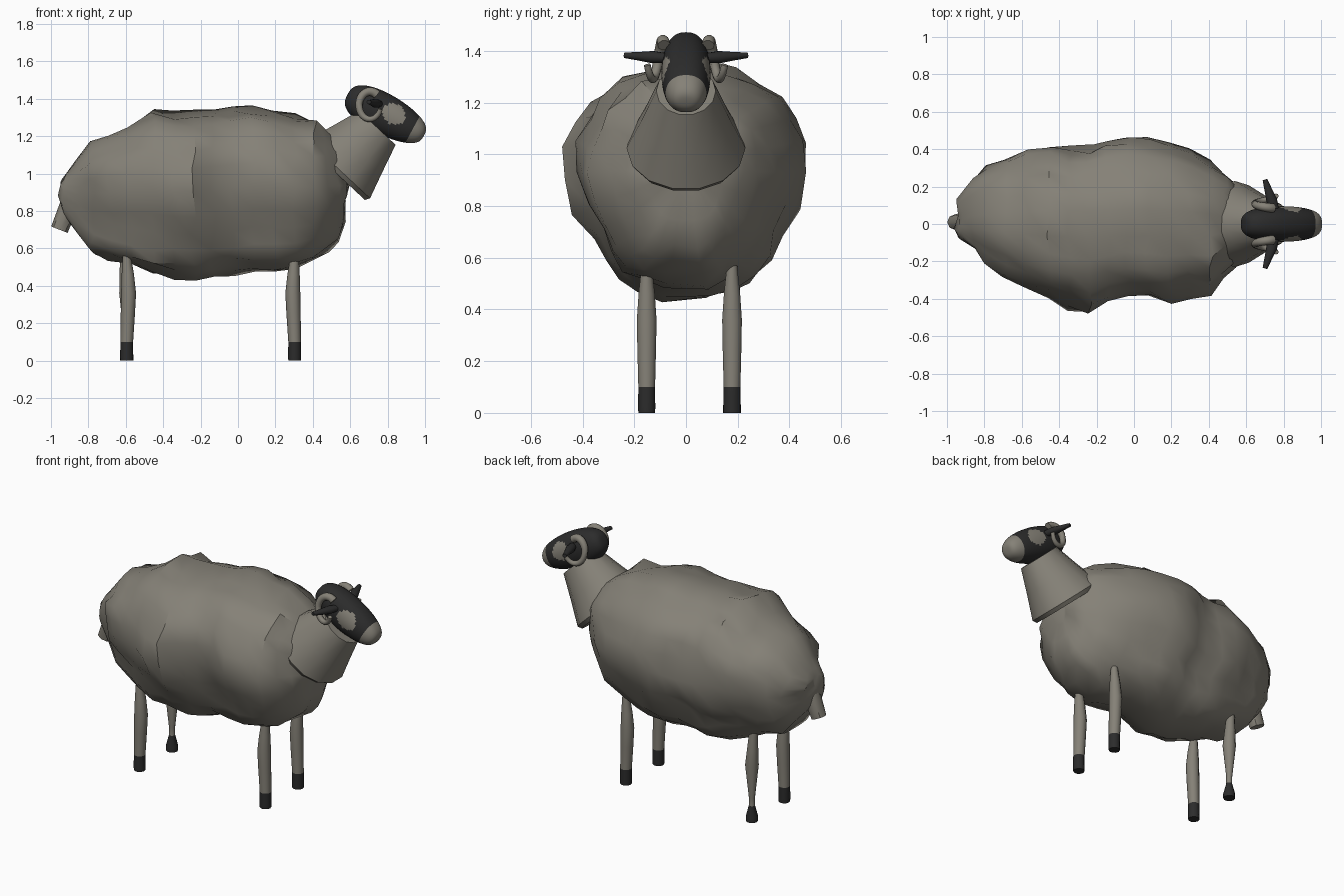
import bpy, bmesh, math
from mathutils import Vector, noise

if "Cube" in bpy.data.objects:
    bpy.data.objects.remove(bpy.data.objects["Cube"])


def material(name, rgb):
    m = bpy.data.materials.new(name)
    m.diffuse_color = (*rgb, 1)
    m.use_nodes = True
    m.node_tree.nodes["Principled BSDF"].inputs["Base Color"].default_value = m.diffuse_color
    return m


WOOL = material("wool_grey", (0.235, 0.22, 0.185))
DARK = material("dark_face", (0.025, 0.025, 0.025))


def loft(name, rings, mats=(WOOL,), rule=None, angle=45):
    """Skin a list of equal point rings, cap the ends, colour faces by rule."""
    bm = bmesh.new()
    rows = [[bm.verts.new(p) for p in r] for r in rings]
    n = len(rows[0])
    for a, b in zip(rows, rows[1:]):
        for i in range(n):
            j = (i + 1) % n
            bm.faces.new((a[i], a[j], b[j], b[i]))
    bm.faces.new(rows[0])
    bm.faces.new(rows[-1])
    bmesh.ops.recalc_face_normals(bm, faces=bm.faces)
    if rule:
        for f in bm.faces:
            f.material_index = rule(f.calc_center_median())
    me = bpy.data.meshes.new(name)
    bm.to_mesh(me)
    bm.free()
    for m in mats:
        me.materials.append(m)
    ob = bpy.data.objects.new(name, me)
    bpy.context.collection.objects.link(ob)
    bpy.ops.object.select_all(action='DESELECT')
    ob.select_set(True)
    bpy.context.view_layer.objects.active = ob
    bpy.ops.object.shade_smooth_by_angle(angle=math.radians(angle))
    return ob


def ring(c, axis, rx, ry, n):
    q = Vector(axis).to_track_quat('Z', 'Y')
    return [Vector(c) + q @ Vector((rx * math.cos(2 * math.pi * i / n),
                                    ry * math.sin(2 * math.pi * i / n), 0)) for i in range(n)]


# Woolly body: x, bottom z, top z, half width to -y, half width to +y
stations = [(-.95, .87, .96, .04, .05), (-.92, .77, 1.0, .08, .14), (-.86, .67, 1.06, .14, .25),
            (-.78, .58, 1.17, .22, .31), (-.68, .54, 1.21, .28, .35), (-.57, .51, 1.25, .34, .39),
            (-.45, .46, 1.34, .40, .43), (-.34, .445, 1.32, .44, .42), (-.24, .435, 1.33, .47, .41),
            (-.14, .45, 1.34, .42, .44), (-.03, .46, 1.345, .38, .47), (.08, .48, 1.35, .38, .46),
            (.19, .49, 1.335, .42, .43), (.30, .50, 1.31, .41, .38), (.41, .54, 1.28, .39, .33),
            (.48, .585, 1.24, .29, .27), (.535, .65, 1.18, .23, .22), (.575, .74, 1.09, .17, .16),
            (.592, .85, 1.0, .07, .07)]


def power(v, e):
    return math.copysign(abs(v) ** e, v)


body = []
N = 26
for x, zb, zt, yn, yp in stations:
    row = []
    for i in range(N):
        a = 2 * math.pi * i / N
        low = max(0, -math.sin(a))
        c, s = power(math.cos(a), .85 - .15 * low), power(math.sin(a), .88)
        w = (yp if c > 0 else yn) * (1 - .15 * min(1, low * 2))
        p = Vector((x, c * w, .02 + (zb + zt) / 2 + s * (zt - zb) / 2 - .02 * abs(s)))
        q = Vector((p.x * 4 + p.z, p.y * 7, p.z * 8 - p.x))
        k = 1 + .10 * noise.noise(q) + .05 * noise.noise(q * 2.1)
        row.append(Vector((x + .04 * noise.noise(q + Vector((9, 0, 0))), p.y * k,
                           .9 + (p.z - .9) * k)))
    body.append(row)
loft("woolly_body", body, angle=40)

# Neck: a tapered collar rising towards the head
n0, n1 = Vector((.53, 0, 1.015)), Vector((.745, 0, 1.245))
loft("neck", [ring(n0.lerp(n1, t), n1 - n0, rx, ry, 14)
              for t, rx, ry in ((-.04, .215, .22), (.04, .23, .235), (.5, .172, .187), (1, .115, .137))])

# Head: dark egg with a pale muzzle and pale side patches
hc = Vector((.79, 0, 1.313))
d = Vector((.88, 0, -.475)).normalized()
up = Vector((-d.z, 0, d.x))


def head_colour(p):
    t, s = (p - hc).dot(d), (p - hc).dot(up)
    if t > .165:
        return 0
    patch = ((t - .035) / .065) ** 2 + ((s - .025) / .055) ** 2 < 1
    return 0 if patch and abs(p.y) > .045 else 1


head = []
for k in range(49):
    a = math.pi * (k + .3) / 48.6
    t = -.232 * math.cos(a)
    h, w = (.108 - .04 * t) * math.sin(a) ** .7, .095 * math.sin(a) ** .55
    head.append([hc + d * t + up * h * math.sin(2 * math.pi * i / 56)
                 + Vector((0, w * power(math.cos(2 * math.pi * i / 56), .85), 0)) for i in range(56)])
loft("head", head, (WOOL, DARK), head_colour)

for side, label in ((-1, "right"), (1, "left")):
    # Curled horn sweeping back, down and outward
    path = []
    for k in range(25):
        f = k / 24
        a = math.radians(50 + 295 * f)
        path.append(Vector((.705 + .058 * math.cos(a), side * (.085 + .065 * f ** 1.3),
                            1.365 + .074 * math.sin(a))))
    horn = []
    for k, p in enumerate(path):
        r = .025 - .012 * k / 24
        horn.append(ring(p, path[min(k + 1, 24)] - path[max(k - 1, 0)], r, r, 10))
    loft(label + "_horn", horn)

    # Pointed ear
    e0, e1 = Vector((.755, side * .07, 1.372)), Vector((.70, side * .237, 1.383))
    loft(label + "_ear", [ring(e0.lerp(e1, t), e1 - e0, r, r * .85, 10)
                          for t, r in ((0, .022), (.35, .029), (.65, .021), (1, .013))], (DARK,))

# Legs with dark hooves: height, radius, lean in x
straight = ((0, .034, 0), (.02, .035, 0), (.1, .034, 0), (.25, .038, -.006), (.36, .040, -.01),
            (.46, .033, -.006), (.56, .022, 0), (.66, .014, .005))
pinched = ((0, .036, 0), (.03, .036, 0), (.1, .018, 0), (.15, .018, 0), (.36, .040, 0),
           (.46, .033, .005), (.56, .026, .01), (.66, .014, .015))
for name, x, y, prof in (("front_right", .303, -.152, straight), ("front_left", .303, .178, straight),
                         ("back_right", -.595, -.152, straight), ("back_left", -.595, .178, pinched)):
    lean = -1 if x < 0 else 1
    loft(name + "_leg", [ring((x + lean * o, y, z), (0, 0, 1), r, r, 10) for z, r, o in prof],
         (WOOL, DARK), lambda p: 1 if p.z < .1 else 0)

# Short hanging tail
t0, t1 = Vector((-.86, .01, .94)), Vector((-.955, .01, .70))
loft("tail", [ring(t0.lerp(t1, t), t1 - t0, rx, ry, 8)
              for t, rx, ry in ((0, .06, .055), (.5, .055, .05), (1, .042, .047))])
